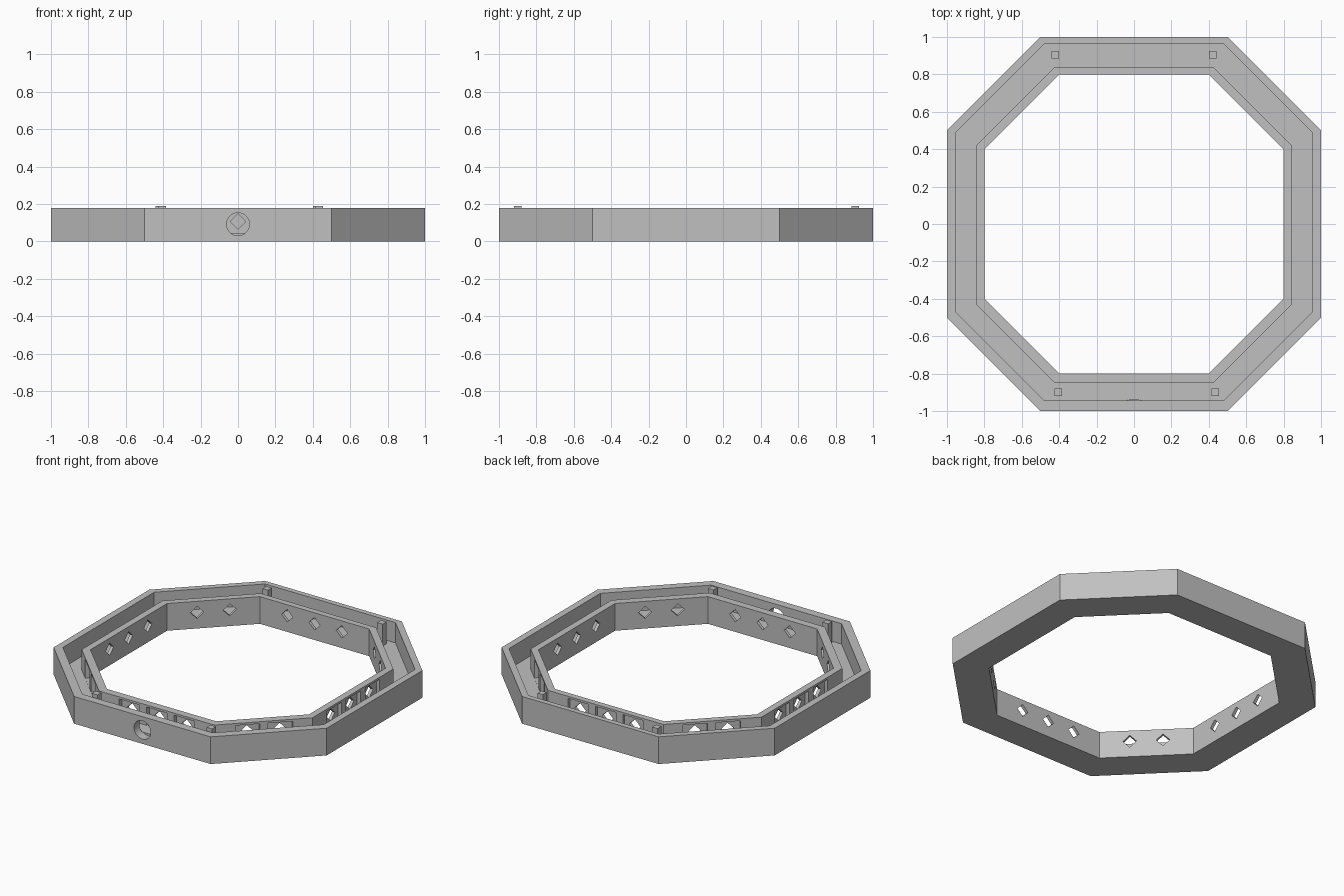
import bpy, bmesh, math
from mathutils import Matrix, Vector

if "Cube" in bpy.data.objects:
    bpy.data.objects.remove(bpy.data.objects["Cube"])

HEIGHT, FLOOR = 0.18, 0.045
INNER = 0.8          # half width of the opening

grey = bpy.data.materials.new("light grey")
grey.use_nodes = True
colour = (0.53, 0.53, 0.53, 1)
grey.diffuse_color = colour
grey.node_tree.nodes["Principled BSDF"].inputs["Base Color"].default_value = colour


def make_object(name, bm):
    bmesh.ops.recalc_face_normals(bm, faces=bm.faces[:])
    mesh = bpy.data.meshes.new(name)
    bm.to_mesh(mesh)
    bm.free()
    mesh.materials.append(grey)
    obj = bpy.data.objects.new(name, mesh)
    bpy.context.scene.collection.objects.link(obj)
    return obj


def add_box(bm, centre, size, matrix=Matrix()):
    scale = Matrix.Diagonal((*size, 1))
    bmesh.ops.create_cube(bm, size=1, matrix=matrix @ Matrix.Translation(centre) @ scale)


def octagon(bm, scale, shift, z):
    points = [(.5, -1), (1, -.5), (1, .5), (.5, 1), (-.5, 1), (-1, .5), (-1, -.5), (-.5, -1)]
    return [bm.verts.new((x * scale, y * scale + shift, z)) for x, y in points]


def cut(target, cutter):
    cutter.hide_render = True
    mod = target.modifiers.new("cut", 'BOOLEAN')
    mod.operation = 'DIFFERENCE'
    mod.solver = 'EXACT'
    mod.object = cutter
    bpy.context.view_layer.objects.active = target
    bpy.ops.object.modifier_apply(modifier=mod.name)
    bpy.data.objects.remove(cutter)


# Channel-shaped ring: each profile corner is (scale, y shift, z)
profile = [(1, 0, 0), (1, 0, HEIGHT), (.955, .01, HEIGHT), (.955, .01, FLOOR),
           (.845, -.005, FLOOR), (.845, -.005, HEIGHT), (INNER, 0, HEIGHT), (INNER, 0, 0)]
bm = bmesh.new()
rings = [octagon(bm, *p) for p in profile]
for a, b in zip(rings, rings[1:] + rings[:1]):
    for i in range(8):
        j = (i + 1) % 8
        bm.faces.new((a[i], a[j], b[j], b[i]))
frame = make_object("octagonal_frame", bm)

# Recesses behind the inner wall, and the diamond windows through it
pockets, diamonds = bmesh.new(), bmesh.new()
for side in range(8):
    turn = Matrix.Rotation(math.radians(45 * side), 4, 'Z')
    straight = side % 2 == 0
    wall = INNER if straight else INNER * .75 * math.sqrt(2)
    for offset in ((-.2, 0, .2) if straight else (-.1, .1)):
        add_box(pockets, (wall + .045, offset, .106), (.05, .15, .12), turn)
        tilt = turn @ Matrix.Translation((wall, offset, .107)) @ Matrix.Rotation(math.pi / 4, 4, 'X')
        add_box(diamonds, (0, 0, 0), (.14, .058, .058), tilt)
cut(frame, make_object("pocket_cutter", pockets))
cut(frame, make_object("diamond_cutter", diamonds))

# Round cable hole in the front wall
bm = bmesh.new()
bmesh.ops.create_cone(bm, cap_ends=True, segments=32, radius1=.061, radius2=.061, depth=.11,
                      matrix=Matrix.Translation((0, -.996, .092)) @ Matrix.Rotation(math.pi / 2, 4, 'X'))
cut(frame, make_object("cable_cutter", bm))

# Square posts standing in the channel
posts = {"front_right_post": (-.405, -.9), "front_left_post": (.435, -.9),
         "back_right_post": (-.42, .905), "back_left_post": (.42, .905)}
for name, (x, y) in posts.items():
    bm = bmesh.new()
    add_box(bm, (x, y, (FLOOR + .19) / 2), (.04, .04, .19 - FLOOR))
    make_object(name, bm)
